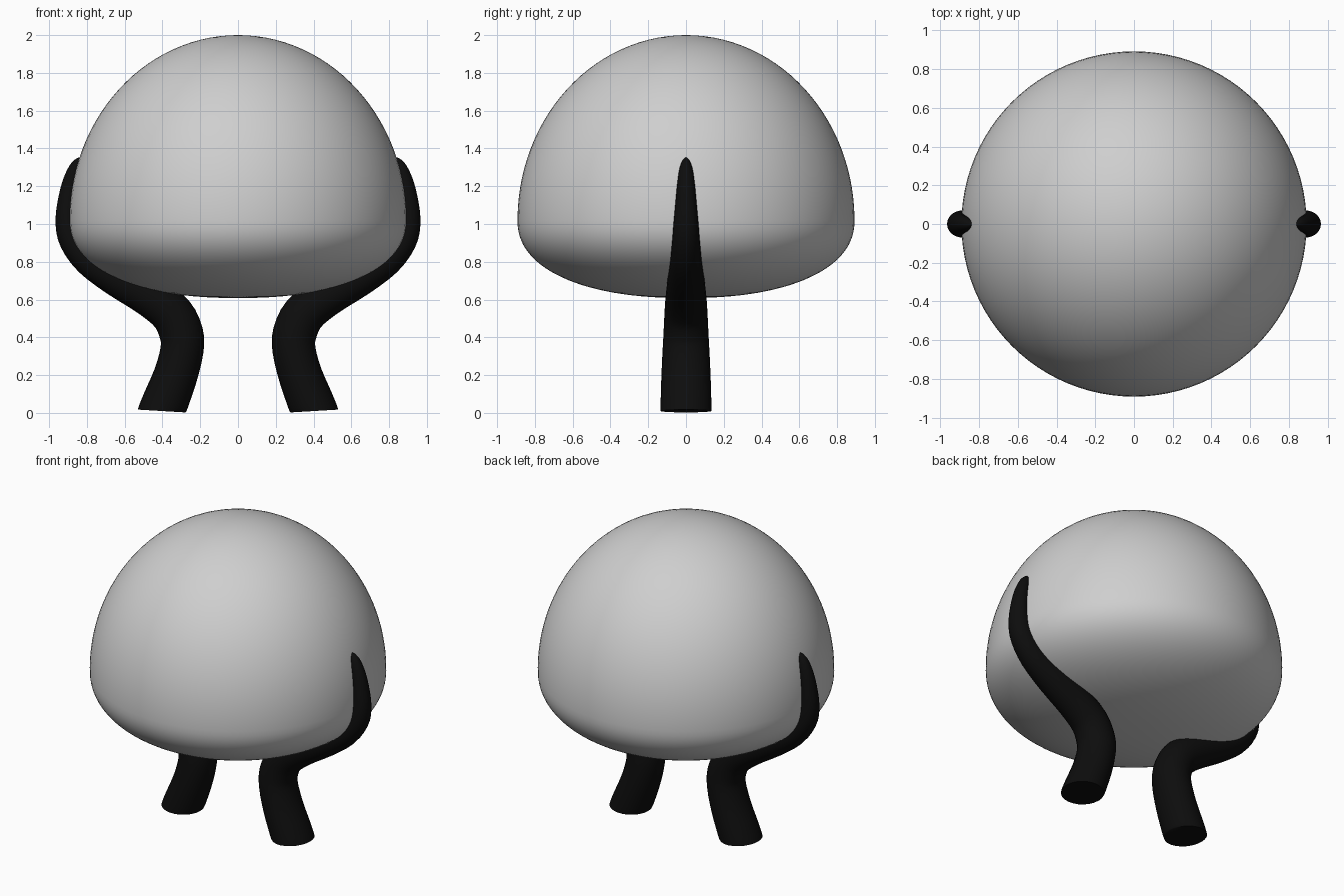
import bpy, bmesh, math
from mathutils import Vector

if "Cube" in bpy.data.objects:
    bpy.data.objects.remove(bpy.data.objects["Cube"])


def material(name, rgb):
    m = bpy.data.materials.new(name)
    m.diffuse_color = (*rgb, 1)
    m.use_nodes = True
    m.node_tree.nodes["Principled BSDF"].inputs["Base Color"].default_value = m.diffuse_color
    return m


GREY = material("light grey", (0.62, 0.62, 0.62))
BLACK = material("black", (0.004, 0.004, 0.004))


def loft(name, rings, mat, cap_start, cap_end):
    """Join rings of points; a cap is a point (fan) or None (flat face)."""
    bm = bmesh.new()
    loops = [[bm.verts.new(p) for p in ring] for ring in rings]
    n = len(loops[0])
    for a, b in zip(loops, loops[1:]):
        for i in range(n):
            j = (i + 1) % n
            bm.faces.new((a[i], a[j], b[j], b[i]))
    for loop, cap in ((loops[0], cap_start), (loops[-1], cap_end)):
        if cap is None:
            bm.faces.new(loop)
        else:
            c = bm.verts.new(cap)
            for i in range(n):
                bm.faces.new((loop[i], loop[(i + 1) % n], c))
    bmesh.ops.recalc_face_normals(bm, faces=bm.faces)
    me = bpy.data.meshes.new(name)
    bm.to_mesh(me)
    bm.free()
    ob = bpy.data.objects.new(name, me)
    bpy.context.collection.objects.link(ob)
    me.materials.append(mat)
    bpy.ops.object.select_all(action='DESELECT')
    ob.select_set(True)
    bpy.context.view_layer.objects.active = ob
    bpy.ops.object.shade_smooth_by_angle(angle=math.radians(50))
    return ob


# Dome: tall half ellipsoid above the widest line, shallow fuller bowl below
R, MID, TOP, BOTTOM = 0.892, 1.02, 2.0, 0.608
SEG, STEPS = 96, 28
profile = []
for k in range(1, 2 * STEPS):
    a = -math.pi / 2 + math.pi * k / (2 * STEPS)
    c, s = math.cos(a), math.sin(a)
    if s < 0:
        e = 2 / 2.25
        profile.append((R * c ** e, MID - (MID - BOTTOM) * (-s) ** e))
    else:
        profile.append((R * c, MID + (TOP - MID) * s))
rings = [[(r * math.cos(2 * math.pi * i / SEG), r * math.sin(2 * math.pi * i / SEG), z)
          for i in range(SEG)] for r, z in profile]
loft("dome", rings, GREY, (0, 0, BOTTOM), (0, 0, TOP))

# Leg path: x, z, radius in the bend plane, radius along y
PATH = [
    (0.405, 0.010, 0.126, 0.135), (0.380, 0.070, 0.122, 0.134),
    (0.330, 0.200, 0.116, 0.130), (0.297, 0.330, 0.114, 0.124),
    (0.300, 0.420, 0.116, 0.119), (0.350, 0.525, 0.114, 0.114),
    (0.465, 0.615, 0.108, 0.108), (0.650, 0.718, 0.096, 0.096),
    (0.790, 0.810, 0.083, 0.083), (0.873, 0.910, 0.073, 0.073),
    (0.900, 1.000, 0.066, 0.066), (0.901, 1.100, 0.057, 0.057),
    (0.885, 1.215, 0.046, 0.046), (0.862, 1.295, 0.034, 0.034),
    (0.846, 1.332, 0.020, 0.020), (0.838, 1.347, 0.009, 0.009),
]


def smooth_path(pts, sub):
    """Catmull-Rom curve through the points."""
    pts = [Vector(p) for p in pts]
    out = []
    for i in range(len(pts) - 1):
        p0, p1 = pts[max(i - 1, 0)], pts[i]
        p2, p3 = pts[i + 1], pts[min(i + 2, len(pts) - 1)]
        for k in range(sub):
            t = k / sub
            out.append(0.5 * (2 * p1 + (p2 - p0) * t
                              + (2 * p0 - 5 * p1 + 4 * p2 - p3) * t ** 2
                              + (3 * p1 - p0 - 3 * p2 + p3) * t ** 3))
    return out + [pts[-1]]


def leg(name, side):
    path = smooth_path(PATH, 3)
    rings = []
    for i, p in enumerate(path):
        a, b = path[max(i - 1, 0)], path[min(i + 1, len(path) - 1)]
        d = Vector((b[0] - a[0], b[1] - a[1])).normalized()
        if i < 4:  # the foot ends in an almost level cut
            d = Vector((-0.06, 1)).lerp(d, i / 4).normalized()
        ring = []
        for k in range(24):
            u = 2 * math.pi * k / 24
            w = p[2] * math.cos(u)
            ring.append((side * (p[0] + d.y * w), p[3] * math.sin(u), p[1] - d.x * w))
        rings.append(ring)
    loft(name, rings, BLACK, None, (side * 0.834, 0, 1.354))


leg("right_leg", 1)
leg("left_leg", -1)
